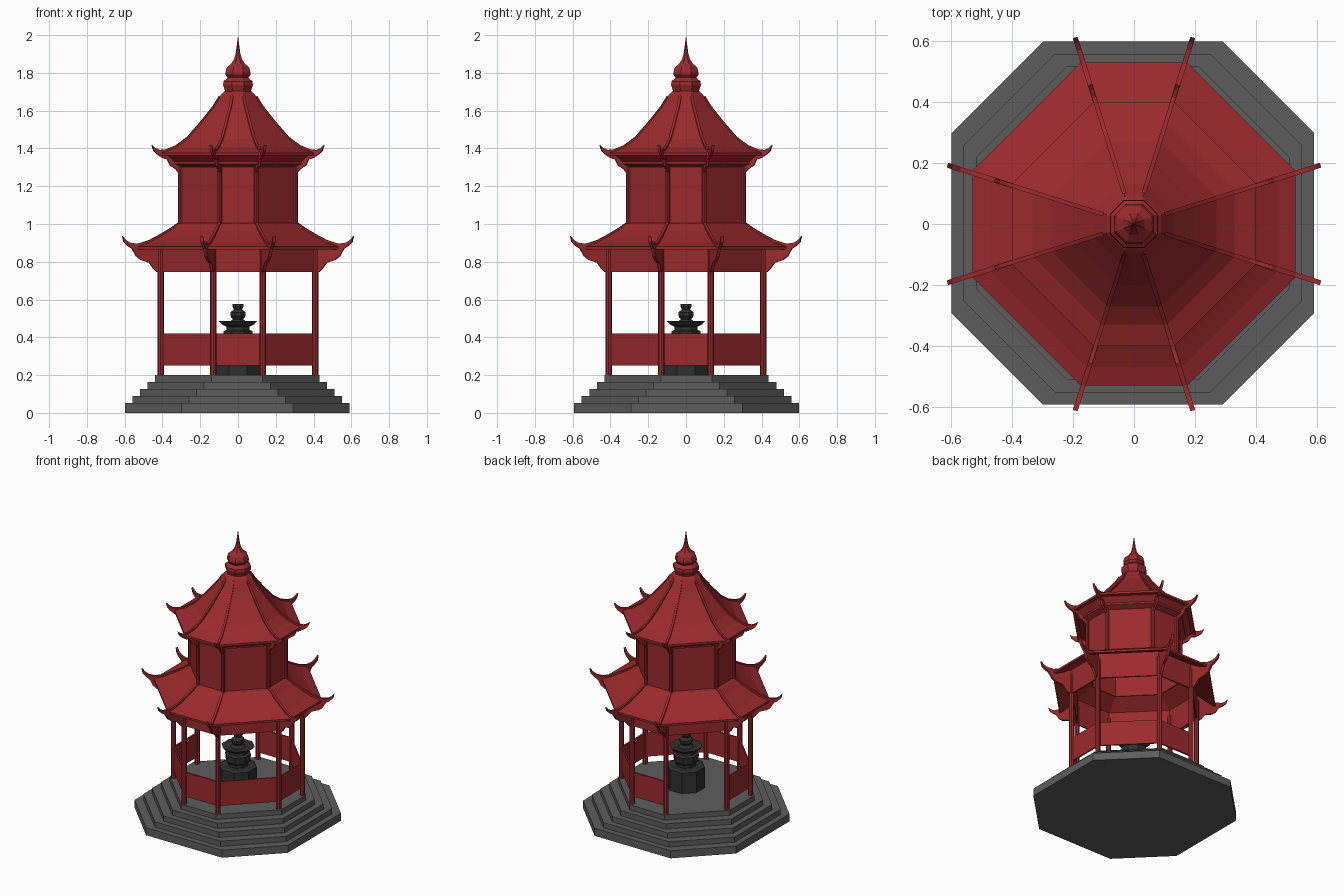
import bpy, bmesh
from mathutils import Matrix, Vector

if "Cube" in bpy.data.objects:
    bpy.data.objects.remove(bpy.data.objects["Cube"])

K = 0.32          # corner position as a share of half width (pavilion octagon)
REG = 0.414       # regular octagon


def material(name, rgb):
    m = bpy.data.materials.new(name)
    m.diffuse_color = (*rgb, 1)
    m.use_nodes = True
    m.node_tree.nodes["Principled BSDF"].inputs["Base Color"].default_value = m.diffuse_color
    return m


RED = material("red_lacquer", (0.33, 0.023, 0.026))
STONE = material("stone", (0.11, 0.11, 0.11))
DARK = material("dark_metal", (0.03, 0.03, 0.03))


def corners(s, c):
    return [(s, -c), (s, c), (c, s), (-c, s), (-s, c), (-s, -c), (-c, -s), (c, -s)]


def finish(name, bm, mat):
    bmesh.ops.recalc_face_normals(bm, faces=bm.faces)
    me = bpy.data.meshes.new(name)
    bm.to_mesh(me)
    bm.free()
    me.materials.append(mat)
    ob = bpy.data.objects.new(name, me)
    bpy.context.collection.objects.link(ob)
    return ob


def loft(name, profile, mat, k=K, chamfer=None, ring=False):
    """Stack octagons along a (half width, z) profile; ring=True closes the profile."""
    bm = bmesh.new()
    loops = []
    for s, z in profile:
        c = s - chamfer if chamfer else s * k
        loops.append([bm.verts.new((x, y, z)) for x, y in corners(s, c)])
    pairs = list(zip(loops, loops[1:]))
    if ring:
        pairs.append((loops[-1], loops[0]))
    else:
        bm.faces.new(loops[0])
        bm.faces.new(loops[-1])
    for a, b in pairs:
        for i in range(8):
            j = (i + 1) % 8
            bm.faces.new((a[i], a[j], b[j], b[i]))
    return finish(name, bm, mat)


def fins(name, outline, thick, mat):
    """Flat corner blades standing on the eight diagonals."""
    bm = bmesh.new()
    for x, y in corners(1, 0.315):
        n = Vector((-y, x, 0)).normalized() * thick / 2
        a, b = ([bm.verts.new(Vector((x * s, y * s, z)) + n * d) for s, z in outline] for d in (1, -1))
        bm.faces.new(a)
        bm.faces.new(b[::-1])
        for i in range(len(a)):
            j = (i + 1) % len(a)
            bm.faces.new((a[i], a[j], b[j], b[i]))
    return finish(name, bm, mat)


def posts(name, s, r, z0, z1, mat):
    bm = bmesh.new()
    for x, y in corners(s, s * K):
        bmesh.ops.create_cone(bm, cap_ends=True, segments=8, radius1=r, radius2=r, depth=z1 - z0,
                              matrix=Matrix.Translation((x, y, (z0 + z1) / 2)))
    return finish(name, bm, mat)


def rails(name, s, t, z0, z1, skip, mat):
    bm = bmesh.new()
    out, inn = corners(s, s * K), corners(s - t, (s - t) * K)
    for i in range(8):
        if i == skip:
            continue
        j = (i + 1) % 8
        quad = (out[i], out[j], inn[j], inn[i])
        lo, hi = ([bm.verts.new((x, y, z)) for x, y in quad] for z in (z0, z1))
        bm.faces.new(lo)
        bm.faces.new(hi)
        for a in range(4):
            b = (a + 1) % 4
            bm.faces.new((lo[a], lo[b], hi[b], hi[a]))
    return finish(name, bm, mat)


# Stepped stone base
steps, zs = [], [0, 0.053, 0.09, 0.127, 0.164, 0.2]
for i in range(5):
    s = 0.595 - 0.04 * i
    steps += [(s, zs[i]), (s, zs[i + 1])]
base = loft("stepped_base", steps, STONE, chamfer=0.3)
base.location = (-0.004, 0.003, 0)

# Lower storey: columns, railings (open on the back left), frieze
posts("lower_columns", 0.409, 0.017, 0.2, 0.88, RED)
rails("railings", 0.41, 0.01, 0.25, 0.42, 3, RED)
loft("lower_frieze", [(0.413, 0.745), (0.413, 0.925), (0.403, 0.925), (0.403, 0.745)], RED, ring=True)

# Lower roof shell and its corner ridges with brackets
loft("lower_roof", [(0.30, 1.005), (0.32, 1.0), (0.36, 0.966), (0.41, 0.935), (0.47, 0.902), (0.53, 0.88),
                    (0.53, 0.866), (0.515, 0.866), (0.47, 0.886), (0.41, 0.92), (0.30, 0.99)], RED, k=0.33, ring=True)
fins("lower_ridges", [(0.31, 1.012), (0.36, 0.977), (0.41, 0.947), (0.47, 0.915), (0.53, 0.896), (0.57, 0.9),
                      (0.595, 0.915), (0.612, 0.937), (0.605, 0.905), (0.585, 0.885), (0.56, 0.868),
                      (0.54, 0.83), (0.515, 0.81), (0.47, 0.795), (0.445, 0.76), (0.43, 0.745),
                      (0.41, 0.745), (0.41, 0.925), (0.36, 0.955), (0.31, 0.99)], 0.016, RED)

# Upper storey walls, posts and cornice
loft("upper_walls", [(0.303, 0.985), (0.303, 1.34), (0.293, 1.34), (0.293, 0.985)], RED, ring=True)
posts("upper_posts", 0.305, 0.012, 0.99, 1.33, RED)
loft("upper_cornice", [(0.30, 1.30), (0.34, 1.318), (0.34, 1.33), (0.375, 1.362), (0.30, 1.362)], RED, ring=True)

# Upper roof and its corner ridges with brackets
loft("upper_roof", [(0.29, 1.362), (0.40, 1.362), (0.40, 1.377), (0.33, 1.405), (0.27, 1.45), (0.20, 1.53),
                    (0.13, 1.62), (0.09, 1.685), (0.07, 1.705)], RED, k=0.33)
fins("upper_ridges", [(0.10, 1.678), (0.13, 1.628), (0.20, 1.54), (0.27, 1.46), (0.33, 1.416), (0.38, 1.396),
                      (0.415, 1.392), (0.44, 1.403), (0.457, 1.418), (0.447, 1.388), (0.43, 1.37),
                      (0.40, 1.35), (0.375, 1.342), (0.36, 1.31), (0.33, 1.29), (0.312, 1.27),
                      (0.303, 1.27), (0.303, 1.365), (0.36, 1.375), (0.33, 1.39), (0.27, 1.435),
                      (0.20, 1.515), (0.13, 1.605), (0.10, 1.65)], 0.014, RED)

# Roof finial
loft("finial", [(0.065, 1.69), (0.07, 1.71), (0.079, 1.735), (0.077, 1.755), (0.055, 1.775), (0.066, 1.79),
                (0.066, 1.805), (0.058, 1.83), (0.035, 1.85), (0.02, 1.875), (0.012, 1.905),
                (0.006, 1.95), (0.001, 1.99)], RED, k=REG)

# Pedestal and incense urn inside
loft("pedestal", [(0.113, 0.2), (0.113, 0.345), (0.1, 0.352)], DARK, k=REG)
loft("urn", [(0.06, 0.345), (0.06, 0.37), (0.075, 0.39), (0.078, 0.432), (0.062, 0.44), (0.06, 0.455),
             (0.085, 0.468), (0.1, 0.486), (0.045, 0.48), (0.028, 0.495), (0.04, 0.512), (0.04, 0.532),
             (0.022, 0.548), (0.03, 0.565), (0.03, 0.577)], DARK, k=REG)
